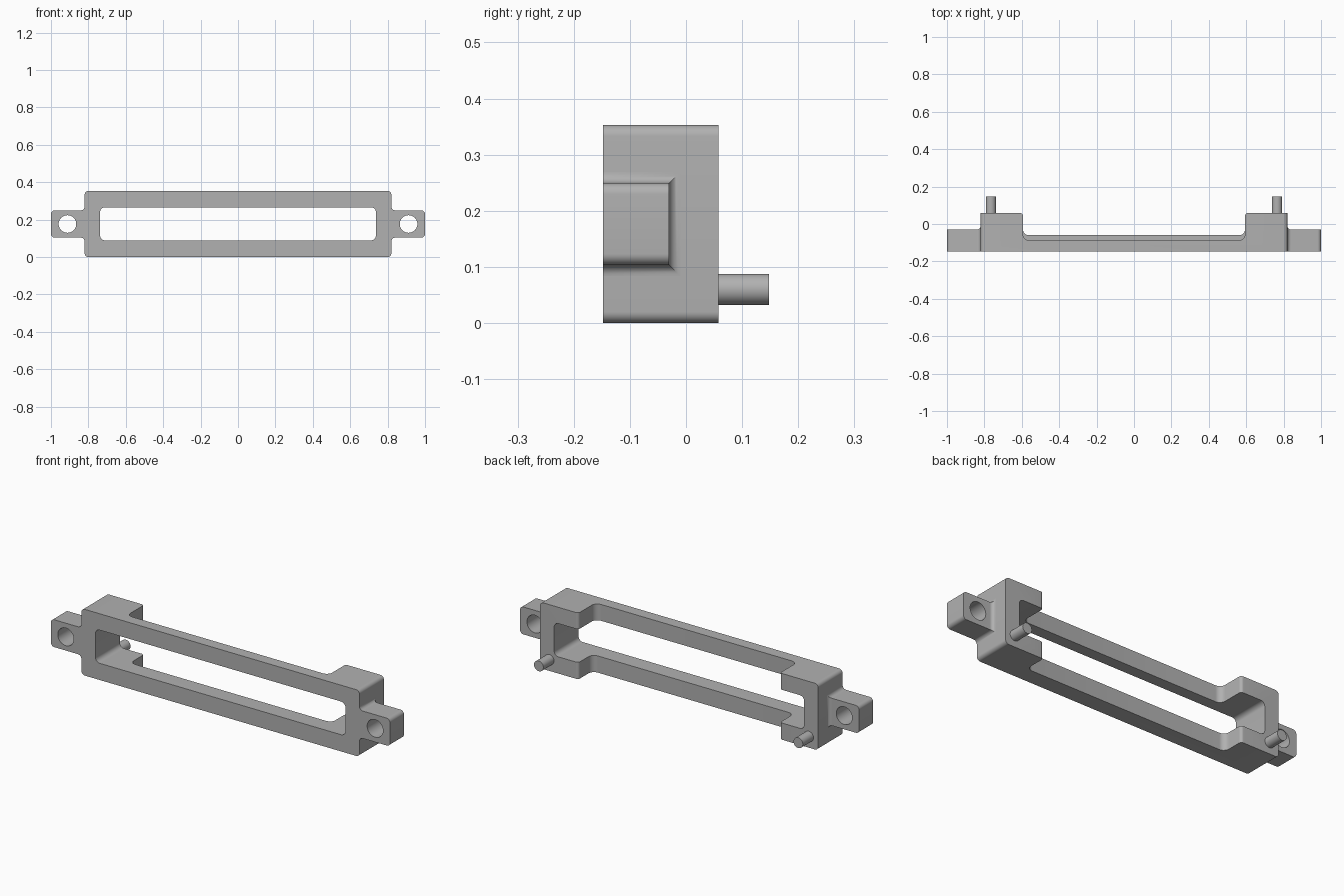
import bpy, bmesh, math
from mathutils import Vector

if "Cube" in bpy.data.objects:
    bpy.data.objects.remove(bpy.data.objects["Cube"], do_unlink=True)

FRONT, BACK, HEIGHT = -0.148, 0.058, 0.353
MID = HEIGHT / 2

gray = bpy.data.materials.new("plain gray")
gray.use_nodes = True
gray.diffuse_color = (0.44, 0.44, 0.44, 1)
gray.node_tree.nodes["Principled BSDF"].inputs["Base Color"].default_value = (0.44, 0.44, 0.44, 1)


def make(name, bm):
    bmesh.ops.recalc_face_normals(bm, faces=bm.faces)
    mesh = bpy.data.meshes.new(name)
    bm.to_mesh(mesh)
    bm.free()
    mesh.materials.append(gray)
    ob = bpy.data.objects.new(name, mesh)
    bpy.context.collection.objects.link(ob)
    return ob


def prism(name, points, push):
    """Extrude a closed outline of 3D points along a vector."""
    bm = bmesh.new()
    face = bm.faces.new([bm.verts.new(p) for p in points])
    out = bmesh.ops.extrude_face_region(bm, geom=[face])
    moved = [v for v in out["geom"] if isinstance(v, bmesh.types.BMVert)]
    bmesh.ops.translate(bm, vec=Vector(push), verts=moved)
    return make(name, bm)


def arc(cx, cy, r, start, end, n=8):
    return [(cx + r * math.cos(math.radians(start + (end - start) * i / n)),
             cy + r * math.sin(math.radians(start + (end - start) * i / n))) for i in range(n + 1)]


def rounded_block(name, half_x, z0, z1, r, y0, y1):
    pts = (arc(half_x - r, z1 - r, r, 0, 90) + arc(r - half_x, z1 - r, r, 90, 180)
           + arc(r - half_x, z0 + r, r, 180, 270) + arc(half_x - r, z0 + r, r, 270, 360))
    return prism(name, [(x, y0, z) for x, z in pts], (0, y1 - y0, 0))


def rod(name, x, z, r, y0, y1):
    pts = arc(x, z, r, 0, 360, 40)[:-1]
    return prism(name, [(px, y0, pz) for px, pz in pts], (0, y1 - y0, 0))


def cut(ob, cutter):
    mod = ob.modifiers.new("cut", "BOOLEAN")
    mod.operation, mod.solver, mod.object = "DIFFERENCE", "EXACT", cutter
    activate(ob)
    bpy.ops.object.modifier_apply(modifier=mod.name)
    bpy.data.objects.remove(cutter, do_unlink=True)


def activate(ob):
    bpy.ops.object.select_all(action="DESELECT")
    ob.select_set(True)
    bpy.context.view_layer.objects.active = ob


def notch(name, rail_back, z0, z1):
    """Cutter that thins a rail between the end pads, with rounded corners."""
    side, fillet, lip = 0.594, 0.032, 0.015
    half = (arc(side - fillet, rail_back + fillet, fillet, -90, 0)
            + arc(side + lip, BACK - lip, lip, 180, 90) + [(side + lip, 0.2)])
    pts = half + [(-x, y) for x, y in reversed(half)]
    return prism(name, [(x, y, z0) for x, y in pts], (0, 0, z1 - z0))


def ear(name, side):
    """Mounting ear lofted outwards, flared at the root and rounded at the tip."""
    root, tip, r, half_h, back, n = 0.82, 1.0, 0.02, 0.073, -0.03, 8
    sections = []
    for i in range(n + 1):
        a = math.radians(90 * i / n)
        flare = r - r * math.sin(a)
        sections.append((root + r - r * math.cos(a), half_h + flare, back + flare))
    for i in range(n + 1):
        a = math.radians(90 * i / n)
        sections.append((tip - r + r * math.sin(a), half_h - r + r * math.cos(a), back))
    bm = bmesh.new()
    rings = [[bm.verts.new((side * x, y, MID + s * h))
              for y, s in ((FRONT, -1), (b, -1), (b, 1), (FRONT, 1))] for x, h, b in sections]
    for a, b in zip(rings, rings[1:]):
        for k in range(4):
            bm.faces.new((a[k], a[(k + 1) % 4], b[(k + 1) % 4], b[k]))
    bm.faces.new(rings[0])
    bm.faces.new(rings[-1])
    ob = make(name, bm)
    cut(ob, rod("ear_hole", side * 0.912, MID, 0.047, -0.3, 0.2))
    return ob


# Frame with window and stepped rails
frame = rounded_block("frame", 0.82, 0, HEIGHT, 0.02, FRONT, BACK)
cut(frame, rounded_block("window_cutter", 0.737, 0.089, 0.266, 0.025, -0.3, 0.2))
cut(frame, notch("upper_notch", -0.087, MID, 0.5))
cut(frame, notch("lower_notch", -0.06, -0.1, MID))
parts = [frame]

# Ears and locating pegs at both ends
for label, side in (("left", 1), ("right", -1)):
    parts.append(ear(label + "_ear", side))
    parts.append(rod(label + "_peg", side * 0.765, 0.06, 0.0275, BACK - 0.01, 0.148))

for ob in parts:
    activate(ob)
    bpy.ops.object.shade_smooth_by_angle(angle=math.radians(30))
